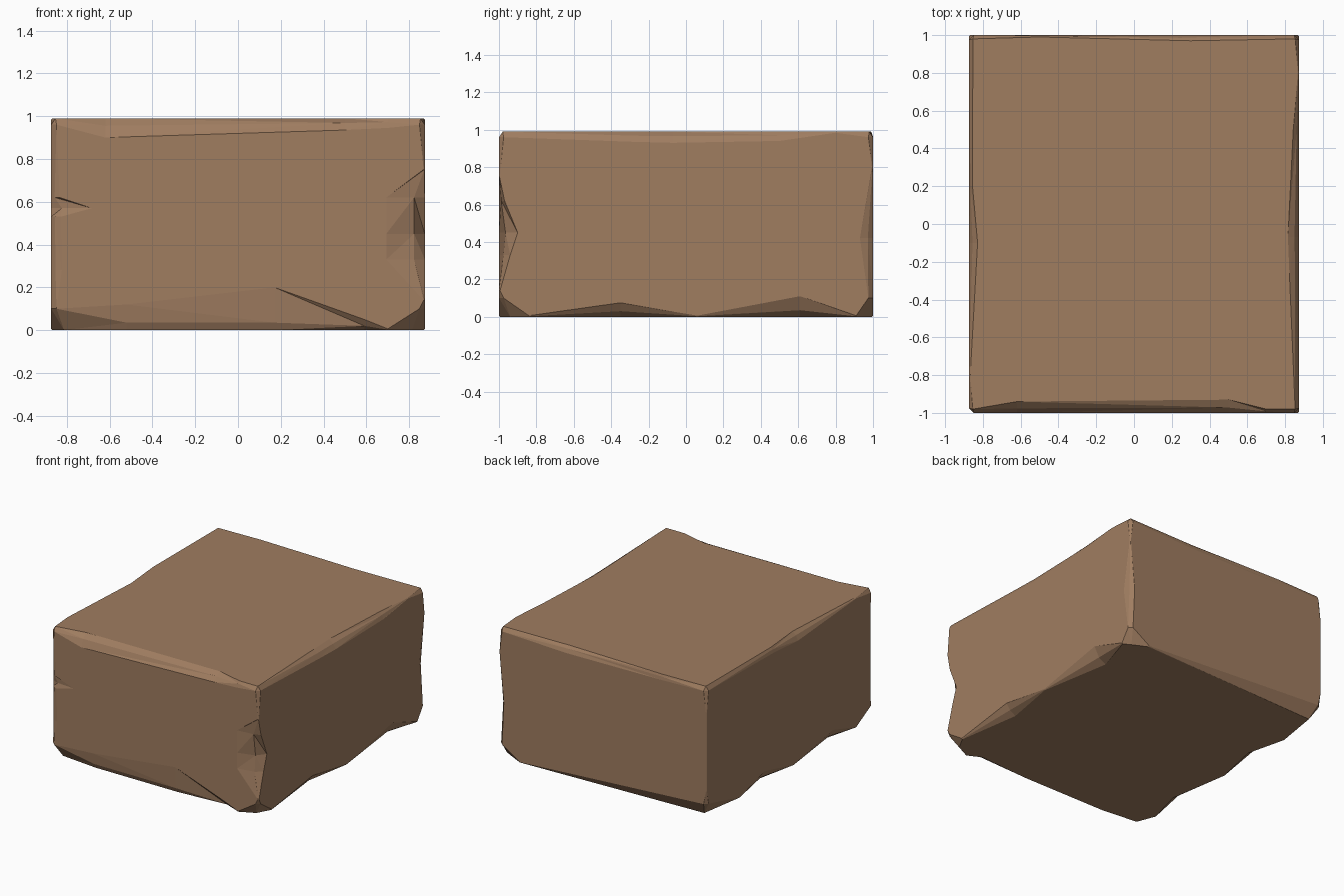
import bpy, bmesh
from mathutils import Vector

if "Cube" in bpy.data.objects:
    bpy.data.objects.remove(bpy.data.objects["Cube"])

LO, HI = (-0.873, -1.0, 0.0), (0.873, 1.0, 0.99)   # block limits
SHARP = (.006, .006)                               # edge left almost unbroken

# Chips along an edge: (position, inset on first face, inset on second face);
# a bare position is a spot where the edge stays sharp.
ALONG_X = {
    "front bottom": [(-.52, .12, .03), (.17, .2, .03), (.59, .05, .06), (.7,)],
    "front top": [(-.62, .09, .06), (.5, .055, .07), (.7, .045, .02)],
    "back bottom": [(.7,)],
    "back top": [(-.5, .04, .01), (.3, .05, .03)]}
ALONG_Y = {
    "left bottom": [(-.8,), (-.52, .09, .08), (-.05,), (.3, .09, .08), (.6,)],
    "left top": [(-.8,), (-.1, .06, .045), (.2, .04, .018)],
    "right bottom": [(-.84,), (-.35, .075, .08), (.06,), (.61, .11, .1), (.91,)],
    "right top": [(-.27, .055, .05), (-.07, .06, .058), (.5, .05, .03), (.8,)]}
UPRIGHT = {
    "left front": [(.28, .03, .05), (.53, .03, .045), (.57, .03, .19), (.62, .03, .04)],
    "left back": [(.2,), (.8,)],
    "right front": [(.14,), (.33, .06, .18), (.45, .1, .18), (.62, .03, .18), (.75,)],
    "right back": [(.42, .07, .04), (.8,)]}

bm = bmesh.new()


def others(axis):
    return [a for a in range(3) if a != axis]


def inset(axis, side, depth):
    return HI[axis] - depth if side else LO[axis] + depth


def vert(coords):
    return bm.verts.new(Vector([coords[a] for a in range(3)]))


def corner_inset(face, along, sides):
    """How far a face's corner is pulled in: most at the worn bottom."""
    if face == 2:
        return .02 if sides[2] else .06
    if along == 2:
        return .03 if sides[2] else .1
    return .025


# One vertex per face at every corner, closed by a corner facet
corner = {}
for sides in [(a, b, c) for a in (0, 1) for b in (0, 1) for c in (0, 1)]:
    for n in range(3):
        spot = {a: inset(a, sides[a], corner_inset(n, a, sides)) for a in others(n)}
        spot[n] = inset(n, sides[n], 0)
        corner[sides, n] = vert(spot)
    bm.faces.new([corner[sides, n] for n in range(3)])

# Chipped strips along every edge
rail = {}
for axis, edges in enumerate((ALONG_X, ALONG_Y, UPRIGHT)):
    i, j = others(axis)
    for name, chips in edges.items():
        first, second = name.split()
        si, sj = [int(w in ("right", "back", "top")) for w in (first, second)]

        def end(top, face):
            at = {axis: top, i: si, j: sj}
            return corner[(at[0], at[1], at[2]), face]

        A, B, C = [end(0, i)], [end(0, j)], [None]
        for t, *size in chips:
            fi, fj = size or SHARP
            di, dj = min(.4 * fj, .05), min(.4 * fi, .035)     # crease depth
            A.append(vert({axis: t, i: inset(i, si, 0), j: inset(j, sj, fi)}))
            B.append(vert({axis: t, i: inset(i, si, fj), j: inset(j, sj, 0)}))
            C.append(vert({axis: t, i: inset(i, si, di), j: inset(j, sj, dj)}))
        A.append(end(1, i))
        B.append(end(1, j))
        C.append(None)
        for k in range(len(A) - 1):
            c0, c1 = C[k], C[k + 1]
            for side in (A, B):
                if c0 and c1:
                    bm.faces.new((side[k], side[k + 1], c1))
                    bm.faces.new((side[k], c1, c0))
                else:
                    bm.faces.new((side[k], side[k + 1], c0 or c1))
        bm.faces.new((A[0], B[0], C[1]))
        bm.faces.new((A[-1], B[-1], C[-2]))
        rail[axis, si, sj, i], rail[axis, si, sj, j] = A, B

# Six flat sides, bounded by the strips
for n in range(3):
    u, v = others(n)
    for s in (0, 1):
        def side_rail(axis, other, o):
            at = {n: s, other: o}
            i, j = others(axis)
            return rail[axis, at[i], at[j], n]
        bm.faces.new(side_rail(u, v, 0)[:-1] + side_rail(v, u, 1)[:-1]
                     + side_rail(u, v, 1)[:0:-1] + side_rail(v, u, 0)[:0:-1])

bmesh.ops.recalc_face_normals(bm, faces=bm.faces)
mesh = bpy.data.meshes.new("chipped_block")
bm.to_mesh(mesh)
bm.free()
block = bpy.data.objects.new("chipped_block", mesh)
bpy.context.collection.objects.link(block)

brown = bpy.data.materials.new("warm brown")
brown.diffuse_color = (0.35, 0.205, 0.118, 1)
brown.use_nodes = True
brown.node_tree.nodes["Principled BSDF"].inputs["Base Color"].default_value = brown.diffuse_color
mesh.materials.append(brown)
